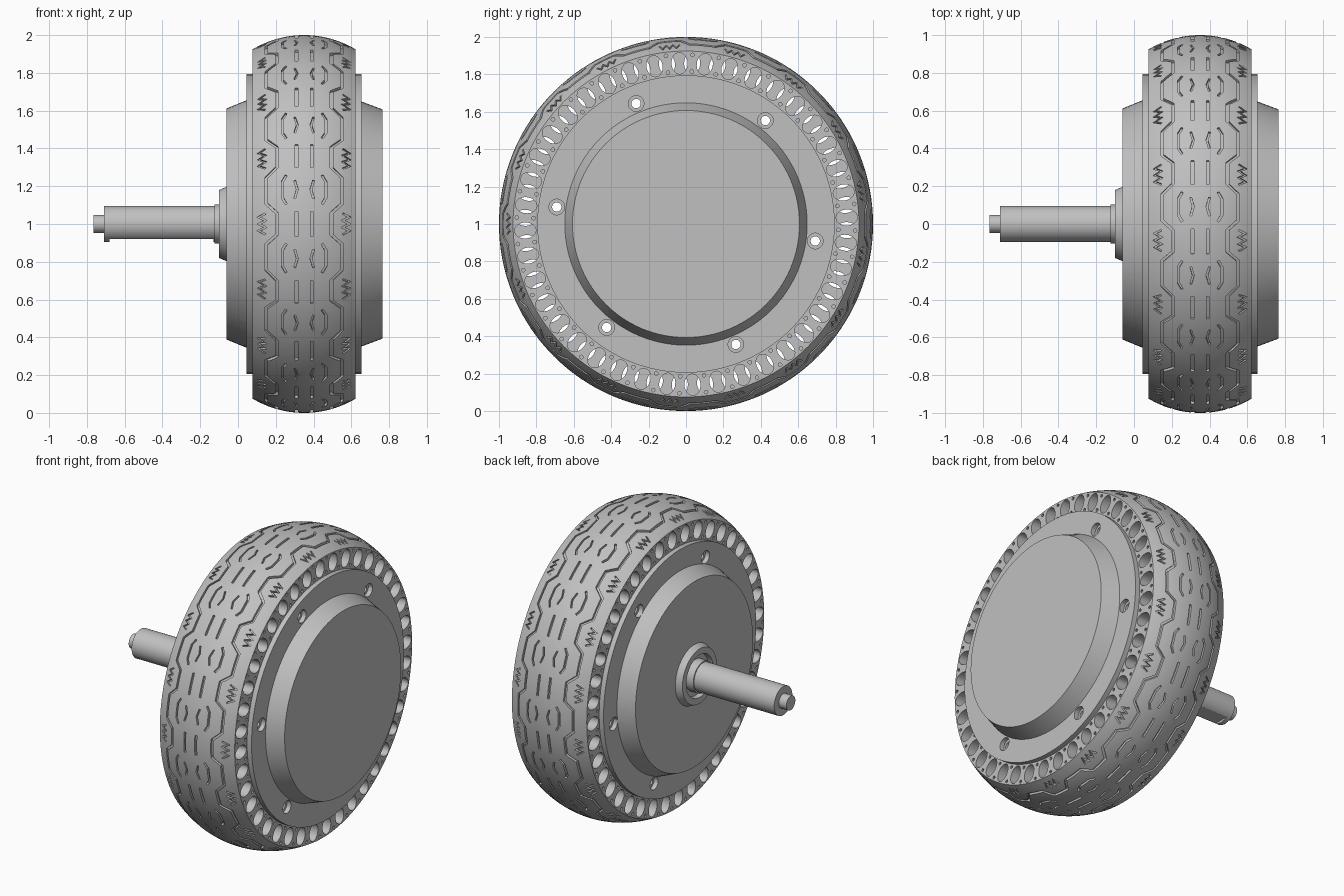
import bpy, bmesh
from math import pi, sqrt, cos, sin, radians
from mathutils import Matrix, Vector

if "Cube" in bpy.data.objects:
    bpy.data.objects.remove(bpy.data.objects["Cube"])

MID = 0.35           # tyre centre plane along the axle
HALF = 0.273         # tyre half width
LUGS = 17            # tread repeats
PITCH = 2 * pi / LUGS

grey = bpy.data.materials.new("light grey metal")
grey.use_nodes = True
grey.diffuse_color = (0.53, 0.53, 0.53, 1)
grey.node_tree.nodes["Principled BSDF"].inputs["Base Color"].default_value = grey.diffuse_color


def finish(bm, name):
    bmesh.ops.remove_doubles(bm, verts=bm.verts, dist=1e-5)
    bmesh.ops.recalc_face_normals(bm, faces=bm.faces)
    mesh = bpy.data.meshes.new(name)
    bm.to_mesh(mesh)
    bm.free()
    mesh.materials.append(grey)
    ob = bpy.data.objects.new(name, mesh)
    bpy.context.collection.objects.link(ob)
    return ob


def lathe(name, profile, steps, closed=False):
    """Turn a profile of (x, radius) around the axle."""
    bm = bmesh.new()
    vs = [bm.verts.new((x, 0, 1 + r)) for x, r in profile]
    pairs = list(zip(vs, vs[1:])) + ([(vs[-1], vs[0])] if closed else [])
    edges = [bm.edges.new(p) for p in pairs]
    bmesh.ops.spin(bm, geom=vs + edges, cent=(0, 0, 1), axis=(1, 0, 0),
                   angle=2 * pi, steps=steps, use_merge=False)
    return finish(bm, name)


def activate(ob):
    bpy.ops.object.select_all(action='DESELECT')
    ob.select_set(True)
    bpy.context.view_layer.objects.active = ob


def cut(ob, cutter):
    cutter.hide_render = True
    mod = ob.modifiers.new("cut", 'BOOLEAN')
    mod.operation = 'DIFFERENCE'
    mod.solver = 'EXACT'
    mod.object = cutter
    activate(ob)
    bpy.ops.object.modifier_apply(modifier=mod.name)
    bpy.data.objects.remove(cutter)


def smooth(ob, angle=25):
    activate(ob)
    bpy.ops.object.shade_smooth_by_angle(angle=radians(angle))


def plug(bm, x0, x1, phi, ring, radial, tangential, sides):
    """Elliptic pin parallel to the axle, at angle phi on a ring."""
    m = (Matrix.Translation((0, 0, 1)) @ Matrix.Rotation(phi, 4, 'X')
         @ Matrix.Translation(((x0 + x1) / 2, ring, 0)) @ Matrix.Rotation(pi / 2, 4, 'Y')
         @ Matrix.Diagonal((tangential, radial, x1 - x0, 1)))
    bmesh.ops.create_cone(bm, cap_ends=True, segments=sides, radius1=1, radius2=1,
                          depth=1, matrix=m)


def crown(d):
    """Tyre radius at distance d from its centre plane."""
    return 1 - 0.532 + sqrt(0.532 ** 2 - d * d)


def groove(bm, path, width, depth=0.015, closed=False):
    """Sweep a groove cutter over the crown along (angle, offset) points."""
    n = len(path)
    pts = [Vector(p) for p in path]
    rings = []
    for i, p in enumerate(pts):
        a = p - pts[i - 1] if i else None
        b = pts[i + 1] - p if i < n - 1 else None
        if closed:
            a = a or pts[0] - (pts[-1] - Vector((2 * pi, 0)))
            b = b or pts[0] + Vector((2 * pi, 0)) - p
        a, b = (a or b).normalized(), (b or a).normalized()
        t = (a + b).normalized()
        side = Vector((-t.y, t.x)) * (width / 2 / max(0.3, t.dot(a)))
        ring = []
        for s, lift in ((-1, -depth), (1, -depth), (1, 0.02), (-1, 0.02)):
            q = p + side * s
            r = crown(q.y) + lift
            ring.append(bm.verts.new((MID + q.y, r * cos(q.x), 1 + r * sin(q.x))))
        rings.append(ring)
    for i in range(n if closed else n - 1):
        r0, r1 = rings[i], rings[(i + 1) % n]
        for k in range(4):
            j = (k + 1) % 4
            bm.faces.new((r0[k], r0[j], r1[j], r1[k]))
    if not closed:
        bm.faces.new(rings[0])
        bm.faces.new(rings[-1][::-1])


# Tyre ring with a crowned tread
crown_pts = [(MID + HALF * k / 10, crown(HALF * k / 10)) for k in range(-10, 11)]
tyre = lathe("tyre", [(MID - HALF, 0.775)] + crown_pts + [(MID + HALF, 0.775)], 136, True)

# Tread grooves: waves, brackets, dashes and shoulder zigzags
bm = bmesh.new()
deg = pi / 180
for s in (-1, 1):
    wave = []
    for i in range(LUGS):
        c = pi + i * PITCH - pi
        wave += [(c + a * deg, s * d) for a, d in
                 ((-4.2, 0.2), (0, 0.2), (4.2, 0.2), (7.2, 0.145), (10.59, 0.145), (13.98, 0.145))]
        z = c + PITCH / 2
        groove(bm, [(c - 4.5 * deg, s * 0.095), (c - 2.5 * deg, s * 0.115),
                    (c + 2.5 * deg, s * 0.115), (c + 4.5 * deg, s * 0.095)], 0.012)
        groove(bm, [(c - 2.8 * deg, s * 0.05), (c, s * 0.036), (c + 2.8 * deg, s * 0.05)], 0.01)
        groove(bm, [(z - 3.8 * deg, s * 0.04), (z, s * 0.04), (z + 3.8 * deg, s * 0.04)], 0.014)
        groove(bm, [(z + (k - 3) * 1.1 * deg, s * (0.205 + 0.035 * (k % 2)))
                    for k in range(7)], 0.009)
    groove(bm, wave, 0.014, closed=True)
cut(tyre, finish(bm, "tread_cutter"))

# Sidewall holes: staggered ovals with small dimples between them
for x0, x1, face, phase in ((0.34, 0.7, MID + HALF, 2.3), (0, 0.36, MID - HALF, 6.8)):
    bm = bmesh.new()
    for i in range(40):
        phi = (phase + 9 * i) * deg
        plug(bm, x0, x1, phi, 0.86, 0.057, 0.043, 24)
        for ring in (0.815, 0.905):
            plug(bm, face - 0.02, face + 0.02, phi + 4.5 * deg, ring, 0.01, 0.01, 8)
    cut(tyre, finish(bm, "sidewall_cutter"))
smooth(tyre)

# Motor hub: boss with recess, tapered covers and wide flanges
hub = lathe("motor_hub", [
    (-0.07, 0), (-0.07, 0.135), (-0.1, 0.14), (-0.1, 0.18), (-0.06, 0.197),
    (-0.06, 0.612), (0.045, 0.655), (0.045, 0.795), (0.655, 0.795),
    (0.655, 0.648), (0.765, 0.607), (0.765, 0)], 96)
bolt_angles = [(-7.5 + 60 * i) * deg for i in range(6)]
bm = bmesh.new()
for phi in bolt_angles:
    plug(bm, -0.2, 0.9, phi, 0.697, 0.025, 0.025, 24)
cut(hub, finish(bm, "bolt_hole_cutter"))
bm = bmesh.new()
for phi in bolt_angles:
    for x0, x1 in ((0, 0.075), (0.625, 0.7)):
        plug(bm, x0, x1, phi, 0.697, 0.042, 0.042, 24)
cut(hub, finish(bm, "counterbore_cutter"))
smooth(hub, 15)

# Axle with collar, stub end and a flat along the underside
axle = lathe("axle", [
    (-0.765, 0), (-0.765, 0.047), (-0.71, 0.047), (-0.71, 0.095), (-0.125, 0.095),
    (-0.125, 0.103), (-0.03, 0.103), (-0.03, 0)], 48)
bm = bmesh.new()
bmesh.ops.create_cube(bm, size=1, matrix=Matrix.Translation((-0.405, 0, 0.87))
                      @ Matrix.Diagonal((0.55, 0.3, 0.1, 1)))
cut(axle, finish(bm, "flat_cutter"))
smooth(axle)
